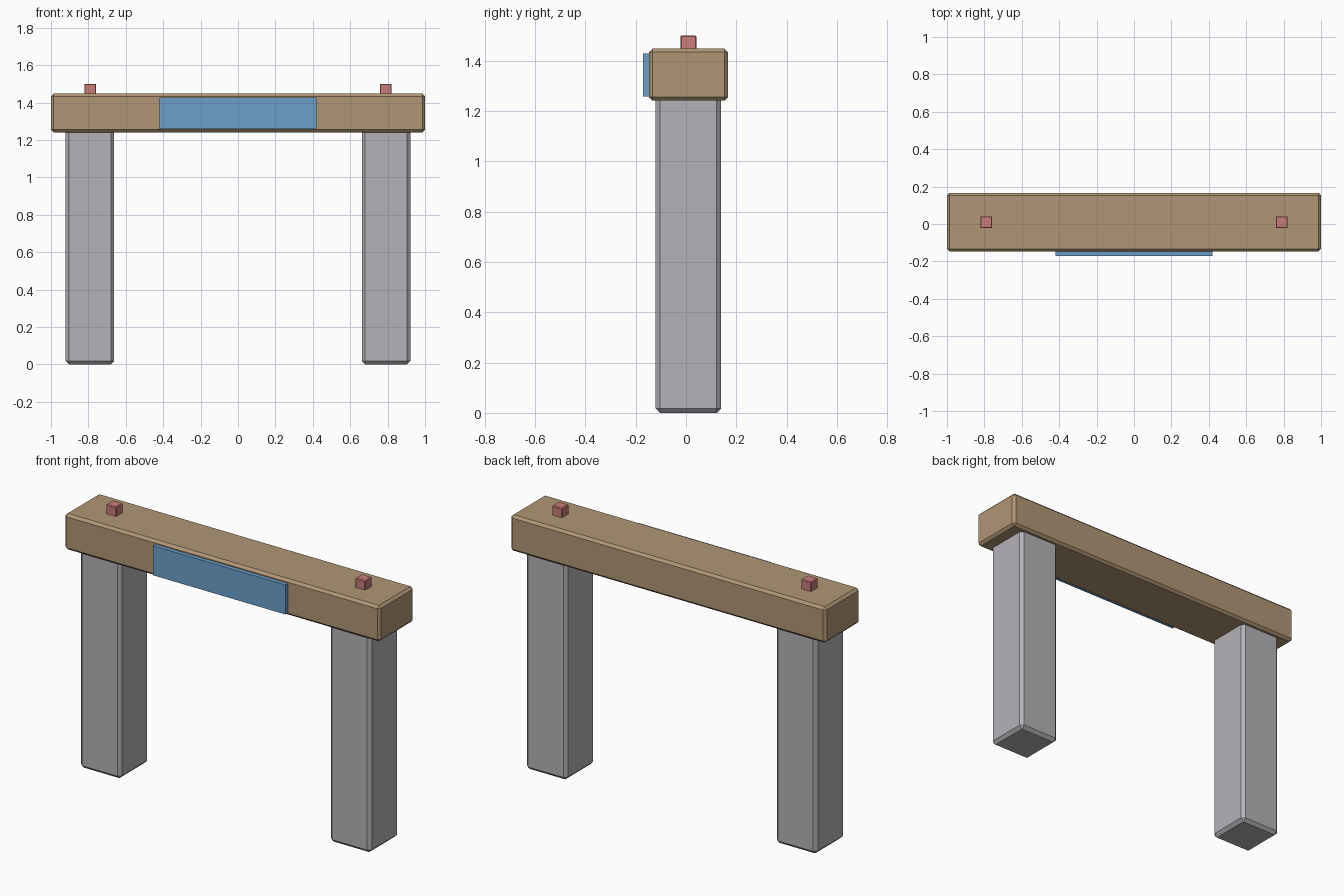
import bpy

default_cube = bpy.data.objects.get("Cube")
if default_cube:
    bpy.data.objects.remove(default_cube, do_unlink=True)


def make_material(name, rgb):
    mat = bpy.data.materials.new(name)
    mat.use_nodes = True
    color = (*rgb, 1.0)
    mat.diffuse_color = color
    mat.node_tree.nodes["Principled BSDF"].inputs["Base Color"].default_value = color
    return mat


def add_box(name, low, high, mat, bevel=0.0):
    """Box between two corners with an optional single-segment chamfer."""
    center = [(a + b) / 2 for a, b in zip(low, high)]
    bpy.ops.mesh.primitive_cube_add(size=1, location=center)
    box = bpy.context.object
    box.name = name
    box.scale = [b - a for a, b in zip(low, high)]
    bpy.ops.object.transform_apply(location=False, rotation=False, scale=True)
    box.data.materials.append(mat)
    if bevel:
        chamfer = box.modifiers.new("chamfer", "BEVEL")
        chamfer.width = bevel
        chamfer.segments = 1
    return box


wood = make_material("tan wood", (0.434, 0.305, 0.178))
stone = make_material("grey stone", (0.456, 0.445, 0.473))
blue = make_material("blue panel", (0.15, 0.352, 0.591))
red = make_material("red peg", (0.578, 0.205, 0.195))

# Crossbeam
add_box("beam", (-1, -0.147, 1.241), (1, 0.167, 1.447), wood, 0.014)

# Sign panel on the front of the beam
add_box("sign_panel", (-0.42, -0.171, 1.258), (0.42, -0.14, 1.427), blue)

# Posts and roof pegs, one on each side
for side, sign in (("left", 1), ("right", -1)):
    x = sign * 0.792
    add_box(side + "_post", (x - 0.13, -0.121, 0), (x + 0.13, 0.14, 1.262), stone, 0.018)
    x = sign * 0.79
    add_box(side + "_peg", (x - 0.032, -0.022, 1.435), (x + 0.032, 0.041, 1.5), red, 0.004)
